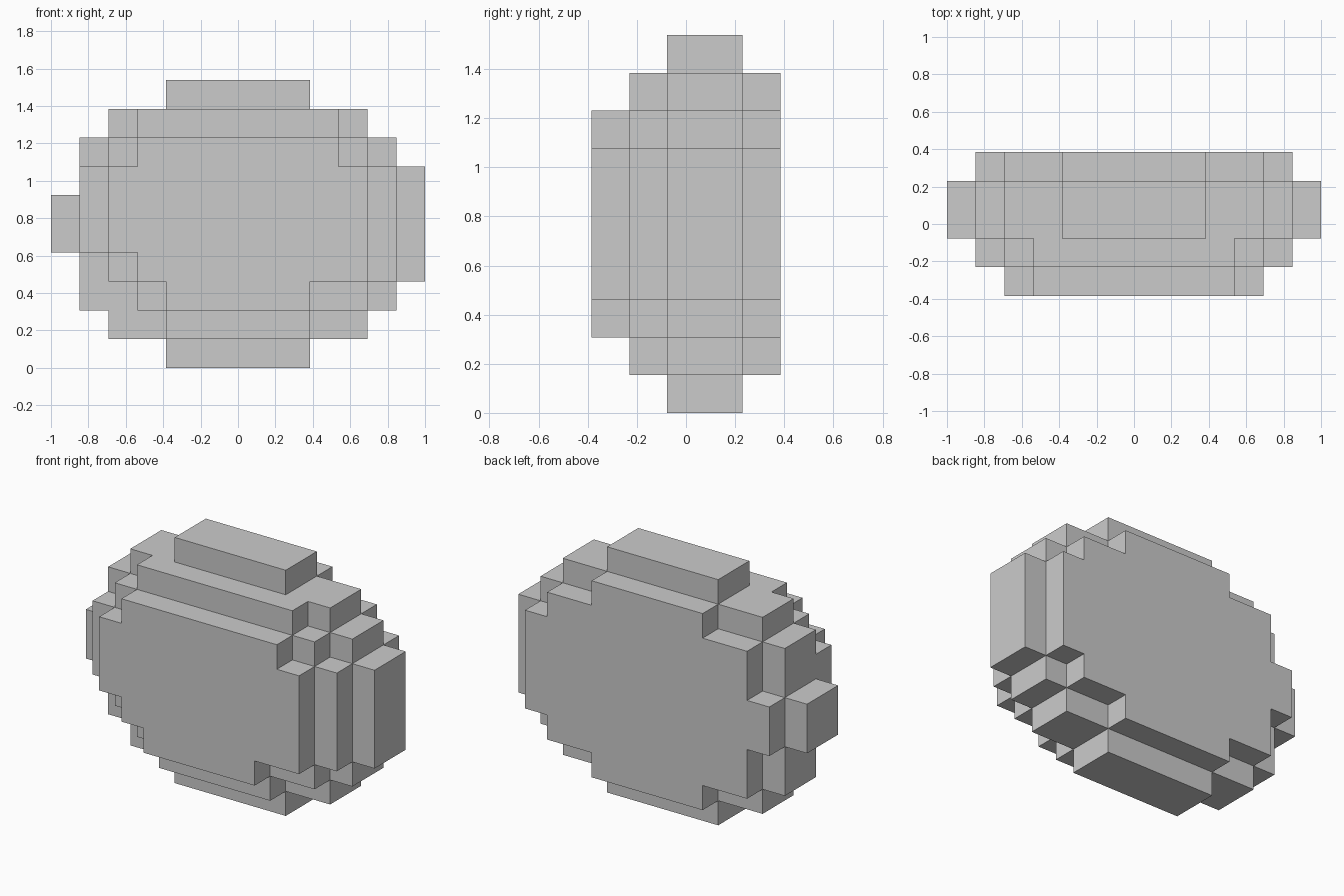
import bpy, bmesh
from mathutils import Vector

if "Cube" in bpy.data.objects:
    bpy.data.objects.remove(bpy.data.objects["Cube"])

U = 2 / 13  # size of one block

# Each slab: (y start, y end, bottom row, left half-widths, right half-widths), rows listed bottom to top
SLABS = [
    (-2.5, -1.5, 2, [2.5, 3.5, 4.5, 4.5, 4.5, 3.5], [2.5, 4.5, 4.5, 4.5, 4.5, 3.5]),
    (-1.5, -0.5, 1, [2.5, 3.5, 4.5, 5.5, 5.5, 5.5, 4.5, 3.5],
                    [2.5, 4.5, 5.5, 5.5, 5.5, 5.5, 4.5, 3.5]),
    (-0.5, 1.5, 0, [2.5, 4.5, 5.5, 5.5, 6.5, 6.5, 5.5, 5.5, 4.5, 2.5],
                   [2.5, 4.5, 5.5, 6.5, 6.5, 6.5, 6.5, 5.5, 4.5, 2.5]),
    (1.5, 2.5, 1, [2.5, 4.5, 4.5, 5.5, 5.5, 4.5, 4.5, 2.5],
                  [2.5, 4.5, 5.5, 5.5, 5.5, 5.5, 4.5, 2.5]),
]

# Fill the block cells
cells = set()
for y0, y1, row, left, right in SLABS:
    for k, (l, r) in enumerate(zip(left, right)):
        for j in range(int(y0 + 2.5), int(y1 + 2.5)):
            for i in range(int(6.5 - l), int(6.5 + r)):
                cells.add((i, j, row + k))

# Skin the cells: only outside faces are made
bm = bmesh.new()
verts = {}


def vert(p):
    if p not in verts:
        verts[p] = bm.verts.new(((p[0] - 6.5) * U, (p[1] - 2.5) * U, p[2] * U))
    return verts[p]


for c in sorted(cells):
    for axis in range(3):
        for side in (0, 1):
            n = list(c)
            n[axis] += 2 * side - 1
            if tuple(n) in cells:
                continue
            a, b = (axis + 1) % 3, (axis + 2) % 3
            loop = []
            for da, db in ((0, 0), (1, 0), (1, 1), (0, 1)):
                p = list(c)
                p[axis] += side
                p[a] += da
                p[b] += db
                loop.append(vert(tuple(p)))
            bm.faces.new(loop if side else loop[::-1])

# Merge flat areas into clean large faces
bmesh.ops.dissolve_limit(bm, angle_limit=0.01, verts=bm.verts[:], edges=bm.edges[:])

mesh = bpy.data.meshes.new("blocky_boulder")
bm.to_mesh(mesh)
bm.free()
bpy.context.collection.objects.link(bpy.data.objects.new("blocky_boulder", mesh))
